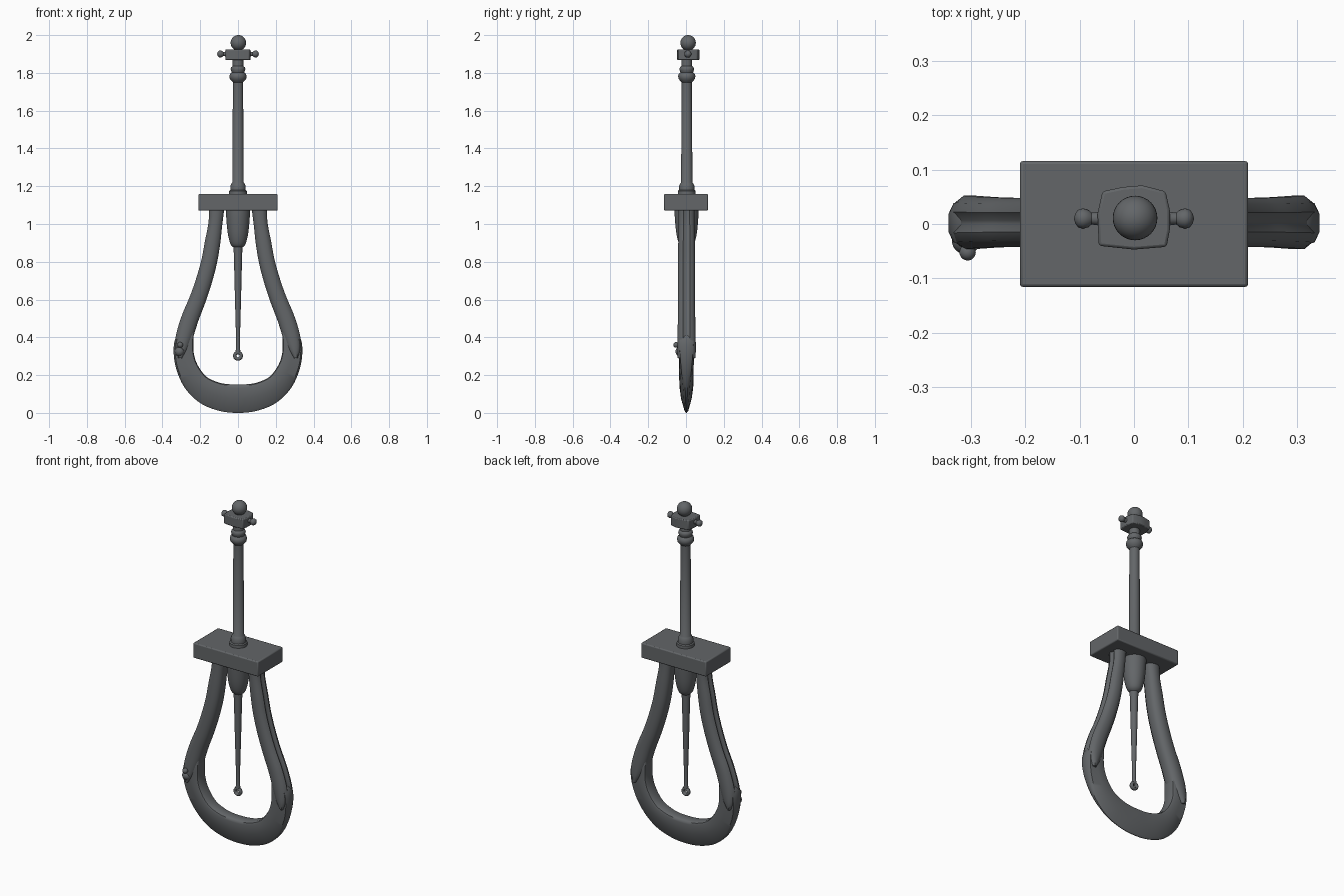
import bpy, bmesh, math
from mathutils import Vector

if "Cube" in bpy.data.objects:
    bpy.data.objects.remove(bpy.data.objects["Cube"])

metal = bpy.data.materials.new("dark grey metal")
metal.diffuse_color = (0.125, 0.133, 0.14, 1)
metal.use_nodes = True
metal.node_tree.nodes["Principled BSDF"].inputs["Base Color"].default_value = metal.diffuse_color


def finish(name, bm, angle=40):
    bmesh.ops.recalc_face_normals(bm, faces=bm.faces)
    me = bpy.data.meshes.new(name)
    bm.to_mesh(me)
    bm.free()
    me.materials.append(metal)
    ob = bpy.data.objects.new(name, me)
    bpy.context.collection.objects.link(ob)
    bpy.ops.object.select_all(action='DESELECT')
    ob.select_set(True)
    bpy.context.view_layer.objects.active = ob
    bpy.ops.object.shade_smooth_by_angle(angle=math.radians(angle))
    return ob


def loft(name, rings, angle=40):
    bm = bmesh.new()
    vs = [[bm.verts.new(p) for p in r] for r in rings]
    n = len(vs[0])
    for a, b in zip(vs, vs[1:]):
        for i in range(n):
            bm.faces.new((a[i], a[(i + 1) % n], b[(i + 1) % n], b[i]))
    bm.faces.new(vs[0])
    bm.faces.new(vs[-1])
    return finish(name, bm, angle)


def lathe(name, profile, y=0.0, sides=32, axis='Z', angle=40):
    rings = []
    for r, h in profile:
        ring = []
        for i in range(sides):
            t = 2 * math.pi * i / sides
            c, s = r * math.cos(t), r * math.sin(t)
            ring.append((c, y + s, h) if axis == 'Z' else (h, y + c, 1.9 + s))
        rings.append(ring)
    return loft(name, rings, angle)


def curve(pts, steps=6):
    # Catmull-Rom through tuples of any size
    p = [Vector(q) for q in pts]
    p = [2 * p[0] - p[1]] + p + [2 * p[-1] - p[-2]]
    out = []
    for i in range(1, len(p) - 2):
        for k in range(steps):
            t = k / steps
            a, b, c, d = p[i - 1:i + 3]
            out.append(0.5 * (2 * b + (c - a) * t + (2 * a - 5 * b + 4 * c - d) * t * t
                              + (3 * b - a - 3 * c + d) * t ** 3))
    return out + [p[-2]]


def ball(name, centre, r):
    bm = bmesh.new()
    bmesh.ops.create_uvsphere(bm, u_segments=32, v_segments=16, radius=r)
    bmesh.ops.translate(bm, verts=bm.verts, vec=centre)
    return finish(name, bm, 60)


def bevel(ob, width):
    m = ob.modifiers.new("soft edges", 'BEVEL')
    m.width, m.segments = width, 2


# Cross plate
bm = bmesh.new()
bmesh.ops.create_cube(bm, size=1)
for v in bm.verts:
    v.co = (v.co.x * 0.42, v.co.y * 0.232, 1.115 + v.co.z * 0.088)
bevel(finish("cross_plate", bm), 0.006)

# Shaft with its base collar and turned rings
lathe("shaft", [(0.048, 1.15), (0.047, 1.175), (0.041, 1.18), (0.041, 1.2), (0.034, 1.215),
                (0.03, 1.22), (0.027, 1.75), (0.034, 1.757), (0.043, 1.768), (0.046, 1.782),
                (0.042, 1.795), (0.033, 1.802), (0.036, 1.81), (0.039, 1.82), (0.036, 1.83),
                (0.029, 1.836), (0.028, 1.87)], y=0.004)

# Head block, top ball and side knobs
outline = [(-0.065, -0.04), (0, -0.047), (0.06, -0.042), (0.066, -0.01), (0.066, 0.025),
           (0.058, 0.06), (0.015, 0.071), (-0.02, 0.068), (-0.058, 0.06), (-0.067, 0.02)]
bevel(loft("head_block", [[(x, y, z) for x, y in outline] for z in (1.867, 1.924)]), 0.005)
ball("top_ball", (0.002, 0.011, 1.959), 0.041)
for side, s in (("left", -1), ("right", 1)):
    lathe(side + "_knob", [(r, s * x) for r, x in
          [(0.018, 0.05), (0.012, 0.068), (0.011, 0.078), (0.016, 0.084), (0.019, 0.094),
           (0.016, 0.103), (0.009, 0.108), (0.002, 0.11)]], y=0.01, sides=20, axis='X')

# Socket and needle under the plate
lathe("socket", [tuple(p) for p in curve([(0.064, 1.08), (0.062, 1.03), (0.054, 0.95),
                                          (0.04, 0.895), (0.022, 0.875), (0.01, 0.872)], 4)], y=0.003)
lathe("needle", [(0.024, 0.9), (0.021, 0.8), (0.016, 0.6), (0.011, 0.42), (0.01, 0.345),
                 (0.013, 0.325), (0.012, 0.317)], sides=20)

# Needle eye, a small ring facing front
rings = []
bm = bmesh.new()
N, M = 24, 12
grid = []
for i in range(N):
    a = 2 * math.pi * i / N
    grid.append([])
    for j in range(M):
        b = 2 * math.pi * j / M
        r = 0.017 + 0.009 * math.cos(b)
        grid[i].append(bm.verts.new((r * math.cos(a), 0.012 * math.sin(b), 0.302 + r * math.sin(a))))
for i in range(N):
    for j in range(M):
        k, l = (i + 1) % N, (j + 1) % M
        bm.faces.new((grid[i][j], grid[k][j], grid[k][l], grid[i][l]))
finish("needle_eye", bm, 60)

# Arms: x, z, half width, half depth along the path; section grooved on the outside
path = curve([(0.113, 1.08, 0.040, 0.042), (0.12, 1.0, 0.037, 0.042), (0.135, 0.9, 0.041, 0.044),
              (0.153, 0.8, 0.042, 0.045), (0.18, 0.7, 0.043, 0.045), (0.214, 0.6, 0.044, 0.045),
              (0.254, 0.5, 0.046, 0.046), (0.285, 0.4, 0.045, 0.048), (0.3, 0.335, 0.034, 0.049),
              (0.306, 0.29, 0.012, 0.047)])
section = [(-1, -0.45), (-0.7, -0.85), (-0.2, -1), (0.4, -1), (0.85, -0.75), (1, -0.4), (0.78, -0.08),
           (0.78, 0.08), (1, 0.4), (0.85, 0.75), (0.4, 1), (-0.2, 1), (-0.7, 0.85), (-1, 0.45)]
for side, s in (("left", -1), ("right", 1)):
    rings = []
    for i, p in enumerate(path):
        a, b = path[max(i - 1, 0)], path[min(i + 1, len(path) - 1)]
        t = Vector((b[0] - a[0], b[1] - a[1])).normalized()
        n = Vector((-t.y, t.x))
        rings.append([(s * (p[0] + n.x * u * p[2]), 0.003 + v * p[3], p[1] + n.y * u * p[2])
                      for u, v in section])
    loft(side + "_arm", rings, 50)

# Crescent blade: outer x, z, inner x, z, inner half depth, outer half depth
half = [(0.262, 0.45, 0.232, 0.45, 0.03, 0.03), (0.325, 0.405, 0.236, 0.39, 0.038, 0.036),
        (0.341, 0.33, 0.234, 0.315, 0.039, 0.034), (0.326, 0.23, 0.212, 0.25, 0.039, 0.024),
        (0.28, 0.13, 0.165, 0.19, 0.038, 0.013), (0.2, 0.052, 0.102, 0.161, 0.037, 0.007),
        (0.1, 0.011, 0.05, 0.152, 0.036, 0.004)]
full = [(-p[0], p[1], -p[2]) + p[3:] for p in half] + [(0, 0, 0, 0.15, 0.036, 0.004)] + half[::-1]
rings = []
for ox, oz, ix, iz, ti, to in curve(full):
    prof = [(0, 0.65 * ti), (0.04, 0.9 * ti), (0.12, ti), (0.5, 0.75 * ti + 0.25 * to),
            (0.92, 0.2 * ti + 0.8 * to), (1, 0.5 * to)]
    prof = prof + [(u, -d) for u, d in prof[::-1]]
    rings.append([(ix + (ox - ix) * u, d + 0.002, iz + (oz - iz) * u) for u, d in prof])
loft("crescent_blade", rings, 40)

# Small peg and its mount on the front of the left arm
ball("peg_tip", (-0.306, -0.052, 0.36), 0.015)
ball("peg_mount", (-0.309, -0.03, 0.325), 0.026)
